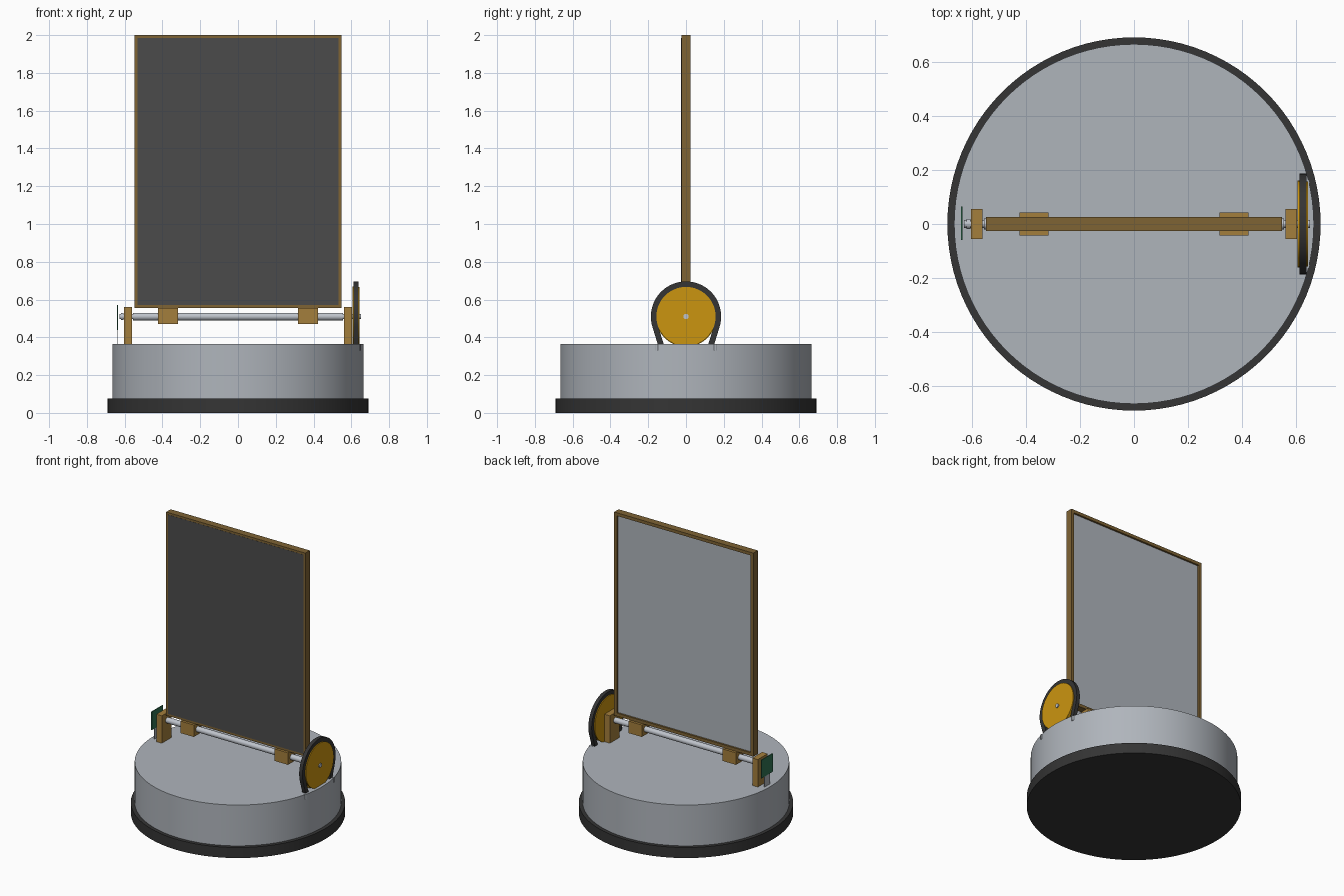
import bpy, math
from mathutils import Vector

if "Cube" in bpy.data.objects:
    bpy.data.objects.remove(bpy.data.objects["Cube"])


def material(name, r, g, b):
    m = bpy.data.materials.new(name)
    m.use_nodes = True
    m.diffuse_color = (r, g, b, 1)
    m.node_tree.nodes["Principled BSDF"].inputs["Base Color"].default_value = (r, g, b, 1)
    return m


GREY = material("light grey", 0.43, 0.46, 0.50)
METAL = material("metal", 0.52, 0.55, 0.60)
BLACK = material("black rubber", 0.035, 0.035, 0.035)
DARK = material("dark panel", 0.07, 0.07, 0.07)
FRAME = material("dark wood", 0.21, 0.125, 0.034)
WOOD = material("light wood", 0.37, 0.21, 0.045)
GOLD = material("golden yellow", 0.60, 0.30, 0.005)
GREEN = material("board green", 0.03, 0.17, 0.085)

AXLE_Z = 0.51


def box(name, mat, x, y, z):
    """Box from (low, high) ranges on each axis."""
    bpy.ops.mesh.primitive_cube_add(size=1, location=[(a + b) / 2 for a, b in (x, y, z)])
    o = bpy.context.object
    o.name = name
    o.scale = [b - a for a, b in (x, y, z)]
    bpy.ops.object.transform_apply(location=False, rotation=False, scale=True)
    o.data.materials.append(mat)
    return o


def rod(name, mat, radius, start, end, sides=32):
    """Cylinder between two points."""
    a, b = Vector(start), Vector(end)
    bpy.ops.mesh.primitive_cylinder_add(vertices=sides, radius=radius, depth=(b - a).length,
                                        location=(a + b) / 2,
                                        rotation=(b - a).to_track_quat('Z', 'Y').to_euler())
    o = bpy.context.object
    o.name = name
    o.data.materials.append(mat)
    bpy.ops.object.shade_smooth_by_angle()
    return o


def axle_rod(name, mat, radius, x0, x1, sides=32):
    return rod(name, mat, radius, (x0, 0, AXLE_Z), (x1, 0, AXLE_Z), sides)


# Round base
rod("base_rim", BLACK, 0.69, (0, 0, 0), (0, 0, 0.075), 96)
rod("base_body", GREY, 0.665, (0, 0, 0.07), (0, 0, 0.365), 96)

# Framed panel: dark on the front, grey on the back
for side, s in (("right", -1), ("left", 1)):
    box(side + "_frame_side", FRAME, sorted((s * 0.525, s * 0.547)), (-0.025, 0.025), (0.555, 2))
box("frame_bottom", FRAME, (-0.525, 0.525), (-0.025, 0.025), (0.555, 0.577))
box("frame_top", FRAME, (-0.525, 0.525), (-0.025, 0.025), (1.978, 2))
box("front_panel", DARK, (-0.532, 0.532), (-0.026, -0.008), (0.57, 1.985))
box("back_panel", GREY, (-0.526, 0.526), (-0.008, 0.012), (0.576, 1.979))

# Axle with its supports and clamps
axle_rod("axle", METAL, 0.02, -0.555, 0.555)
axle_rod("axle_core", METAL, 0.014, -0.628, 0.65)
axle_rod("axle_collar", METAL, 0.019, -0.62, -0.605)
for side, s in (("right", -1), ("left", 1)):
    box(side + "_clamp", WOOD, sorted((s * 0.317, s * 0.423)), (-0.043, 0.043), (0.47, 0.555))
    box(side + "_support", WOOD, sorted((s * 0.56, s * 0.603)), (-0.055, 0.055), (0.365, 0.56))

# Pulley: two flanges around a narrower hub
axle_rod("pulley_hub", GOLD, 0.15, 0.608, 0.64, 64)
axle_rod("pulley_inner_flange", GOLD, 0.16, 0.605, 0.612, 64)
axle_rod("pulley_outer_flange", GOLD, 0.157, 0.634, 0.643, 64)

# Belt: over the pulley and down into the base
path = []
steps = 40
for i in range(steps + 1):
    a = math.radians(-18 + 216 * i / steps)
    path.append((math.cos(a) * 0.171, AXLE_Z + math.sin(a) * 0.171))
path = [(0.128, 0.345)] + path + [(-0.128, 0.345)]
verts, faces = [], []
for i, (y, z) in enumerate(path):
    p, q = path[max(i - 1, 0)], path[min(i + 1, len(path) - 1)]
    t = Vector((q[0] - p[0], q[1] - p[1])).normalized()
    for x, w in ((0.611, -1), (0.637, -1), (0.637, 1), (0.611, 1)):
        verts.append((x, y + t.y * w * 0.015, z - t.x * w * 0.015))
    if i:
        b = i * 4
        faces += [(b - 4 + k, b - 4 + (k + 1) % 4, b + (k + 1) % 4, b + k) for k in range(4)]
faces += [(3, 2, 1, 0), tuple(range(len(verts) - 4, len(verts)))]
mesh = bpy.data.meshes.new("drive_belt")
mesh.from_pydata(verts, [], faces)
mesh.validate()
mesh.materials.append(BLACK)
belt = bpy.data.objects.new("drive_belt", mesh)
bpy.context.collection.objects.link(belt)
bpy.ops.object.select_all(action='DESELECT')
belt.select_set(True)
bpy.context.view_layer.objects.active = belt
bpy.ops.object.mode_set(mode='EDIT')
bpy.ops.mesh.select_all(action='SELECT')
bpy.ops.mesh.normals_make_consistent(inside=False)
bpy.ops.object.mode_set(mode='OBJECT')
bpy.ops.object.shade_smooth_by_angle()

# Belt guide sleeves in the base
for side, s in (("front", -1), ("back", 1)):
    rod(side + "_belt_sleeve", GREY, 0.012, (0.638, s * 0.155, 0.33), (0.638, s * 0.155, 0.366), 16)

# Sensor board on its post
box("sensor_board", GREEN, (-0.64, -0.634), (-0.06, 0.065), (0.44, 0.57))
box("sensor_post", GREY, (-0.639, -0.635), (-0.03, 0.03), (0.36, 0.445))
